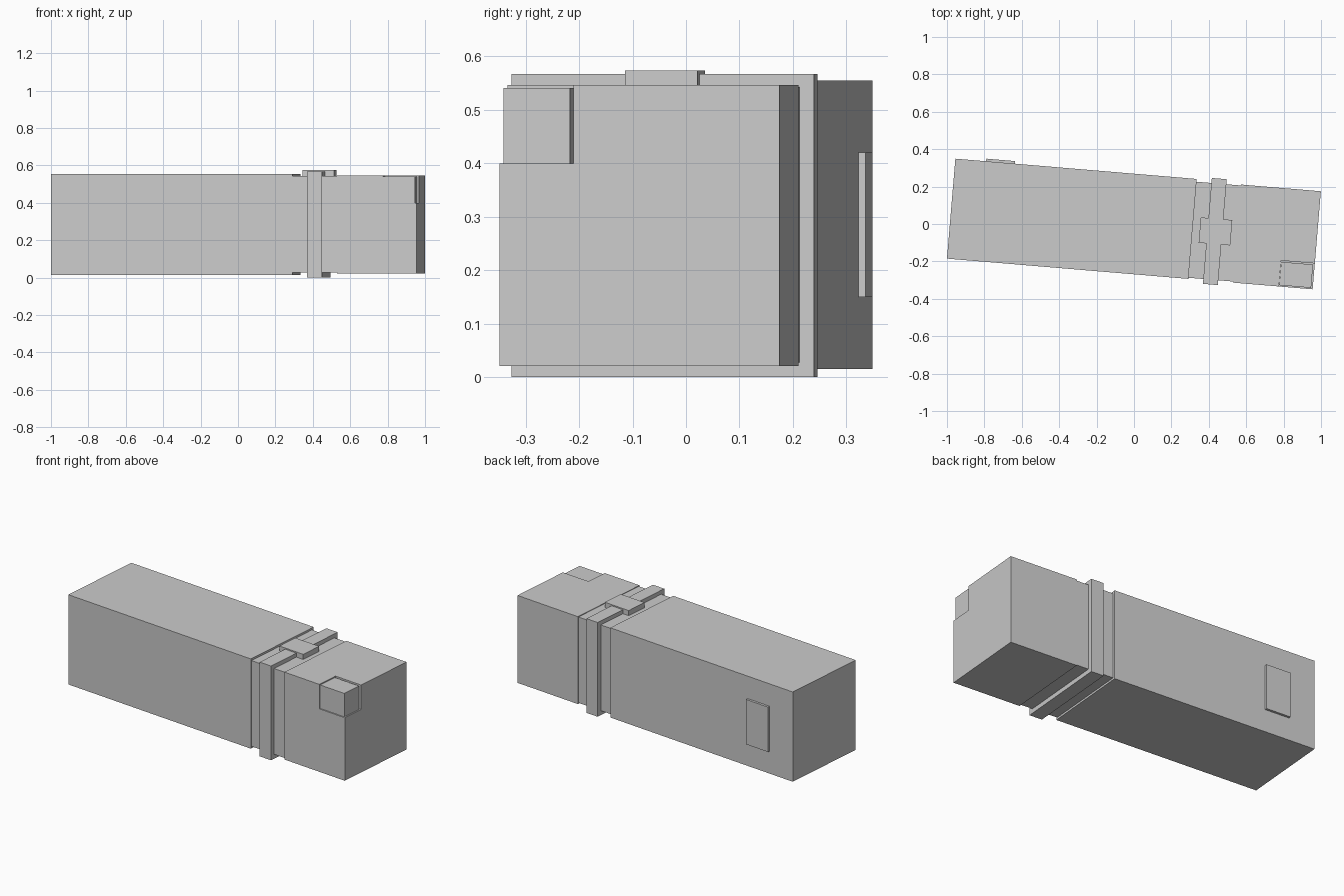
import bpy, bmesh, math
from mathutils import Matrix, Vector

if "Cube" in bpy.data.objects:
    bpy.data.objects.remove(bpy.data.objects["Cube"])

TURN = Matrix.Rotation(math.radians(-4.8), 4, 'Z')


def box(name, u, v, z):
    """Box from (min, max) ranges along the package's own axes, then turned."""
    bm = bmesh.new()
    bmesh.ops.create_cube(bm, size=1)
    for vert in bm.verts:
        vert.co = TURN @ Vector([lo + (hi - lo) * (c + 0.5)
                                 for c, (lo, hi) in zip(vert.co, (u, v, z))])
    mesh = bpy.data.meshes.new(name)
    bm.to_mesh(mesh)
    bm.free()
    obj = bpy.data.objects.new(name, mesh)
    bpy.context.collection.objects.link(obj)
    return obj


# Long main body with a raised panel on the back
box("main_body", (-0.981, 0.314), (-0.268, 0.268), (0.015, 0.555))
box("back_panel", (-0.816, -0.661), (0.262, 0.282), (0.15, 0.42))

# Slightly narrower neck joining body and end block
box("neck", (0.30, 0.57), (-0.262, 0.253), (0.027, 0.543))

# Band around the neck and its top clasp
box("band", (0.394, 0.474), (-0.288, 0.280), (0.0, 0.567))
box("clasp", (0.353, 0.522), (-0.071, 0.065), (0.541, 0.574))

# End block with a notched upper front corner
end_block = box("end_block", (0.553, 0.981), (-0.268, 0.258), (0.021, 0.547))
cutter = box("corner_cutter", (0.80, 1.1), (-0.4, -0.129), (0.40, 0.7))
cutter.hide_render = True
cut = end_block.modifiers.new("corner_notch", 'BOOLEAN')
cut.operation = 'DIFFERENCE'
cut.solver = 'EXACT'
cut.object = cutter
bpy.context.view_layer.objects.active = end_block
bpy.ops.object.modifier_apply(modifier=cut.name)
bpy.data.objects.remove(cutter)

# Small block recessed in the notch
box("corner_block", (0.801, 0.972), (-0.261, -0.136), (0.399, 0.541))
